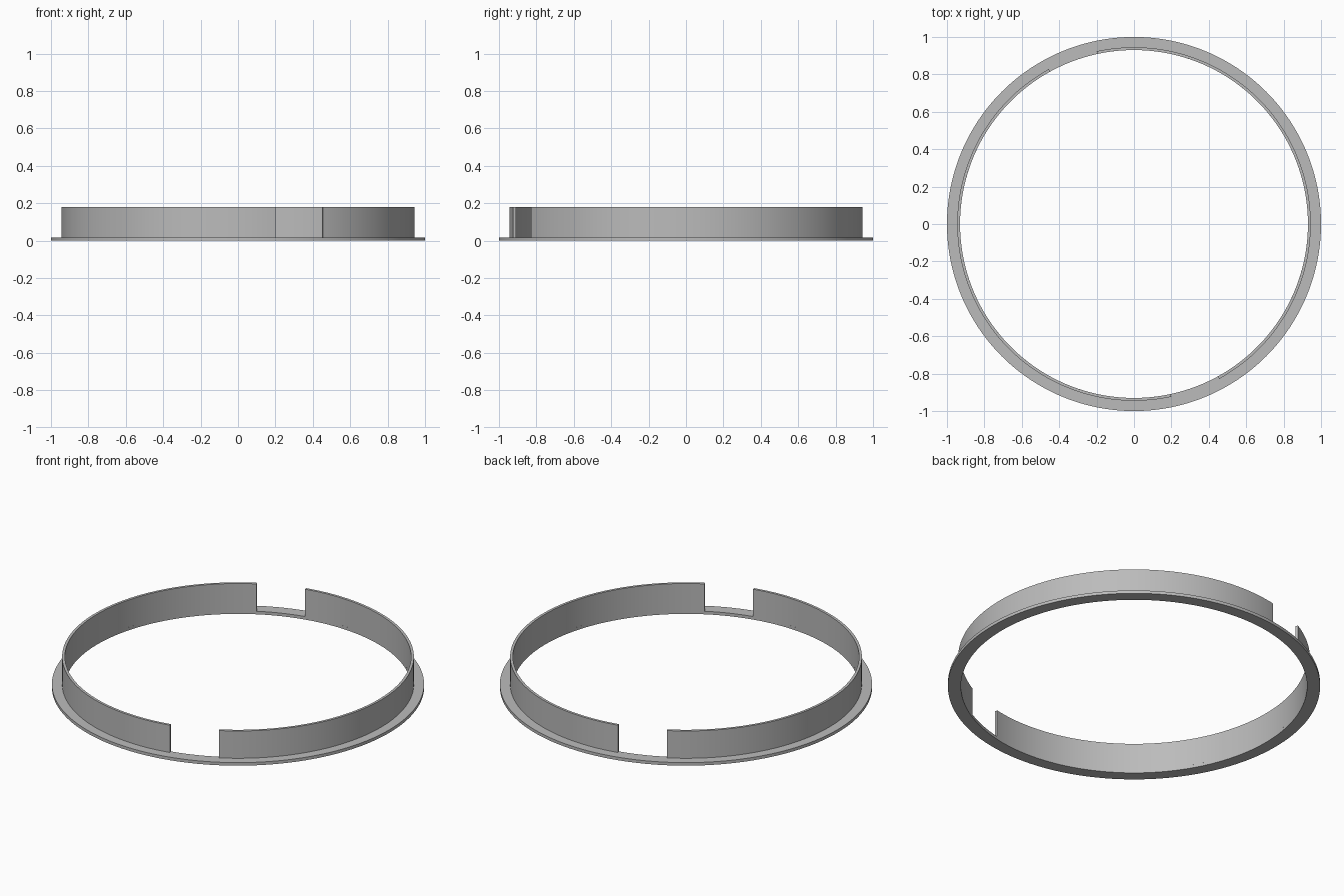
import bpy, bmesh
from math import sin, cos, radians

cube = bpy.data.objects.get("Cube")
if cube:
    bpy.data.objects.remove(cube, do_unlink=True)

GREY = (0.5, 0.5, 0.5, 1)
mat = bpy.data.materials.new("light grey")
mat.use_nodes = True
mat.diffuse_color = GREY
mat.node_tree.nodes["Principled BSDF"].inputs["Base Color"].default_value = GREY

INNER, WALL, OUTER = 0.93, 0.945, 1.0
FLANGE_TOP, WALL_TOP = 0.018, 0.18


def sweep(name, r0, r1, z0, z1, start, end, steps):
    """Sweep a rectangular section around z; a full turn closes on itself."""
    closed = end - start >= 360
    bm = bmesh.new()
    rings = []
    for i in range(steps if closed else steps + 1):
        a = radians(start + (end - start) * i / steps)
        rings.append([bm.verts.new((r * cos(a), r * sin(a), z))
                      for r, z in ((r0, z0), (r1, z0), (r1, z1), (r0, z1))])
    for i in range(steps):
        a, b = rings[i], rings[(i + 1) % len(rings)]
        for j in range(4):
            k = (j + 1) % 4
            bm.faces.new((a[j], a[k], b[k], b[j]))
    if not closed:
        bm.faces.new(rings[0])
        bm.faces.new(rings[-1])
    bmesh.ops.recalc_face_normals(bm, faces=bm.faces)
    mesh = bpy.data.meshes.new(name)
    bm.to_mesh(mesh)
    bm.free()
    mesh.materials.append(mat)
    obj = bpy.data.objects.new(name, mesh)
    bpy.context.collection.objects.link(obj)
    bpy.ops.object.select_all(action='DESELECT')
    obj.select_set(True)
    bpy.context.view_layer.objects.active = obj
    bpy.ops.object.shade_smooth_by_angle(angle=radians(30))
    return obj


# Flat flange around the base
sweep("flange", INNER, OUTER, 0, FLANGE_TOP, 0, 360, 192)

# Two upright wall arcs, separated by opposite notches
NOTCH_START, NOTCH_END = -77.8, -61.2
for name, turn in (("right_wall", 180), ("left_wall", 0)):
    sweep(name, INNER, WALL, FLANGE_TOP, WALL_TOP,
          NOTCH_END + turn, NOTCH_START + 180 + turn, 90)
